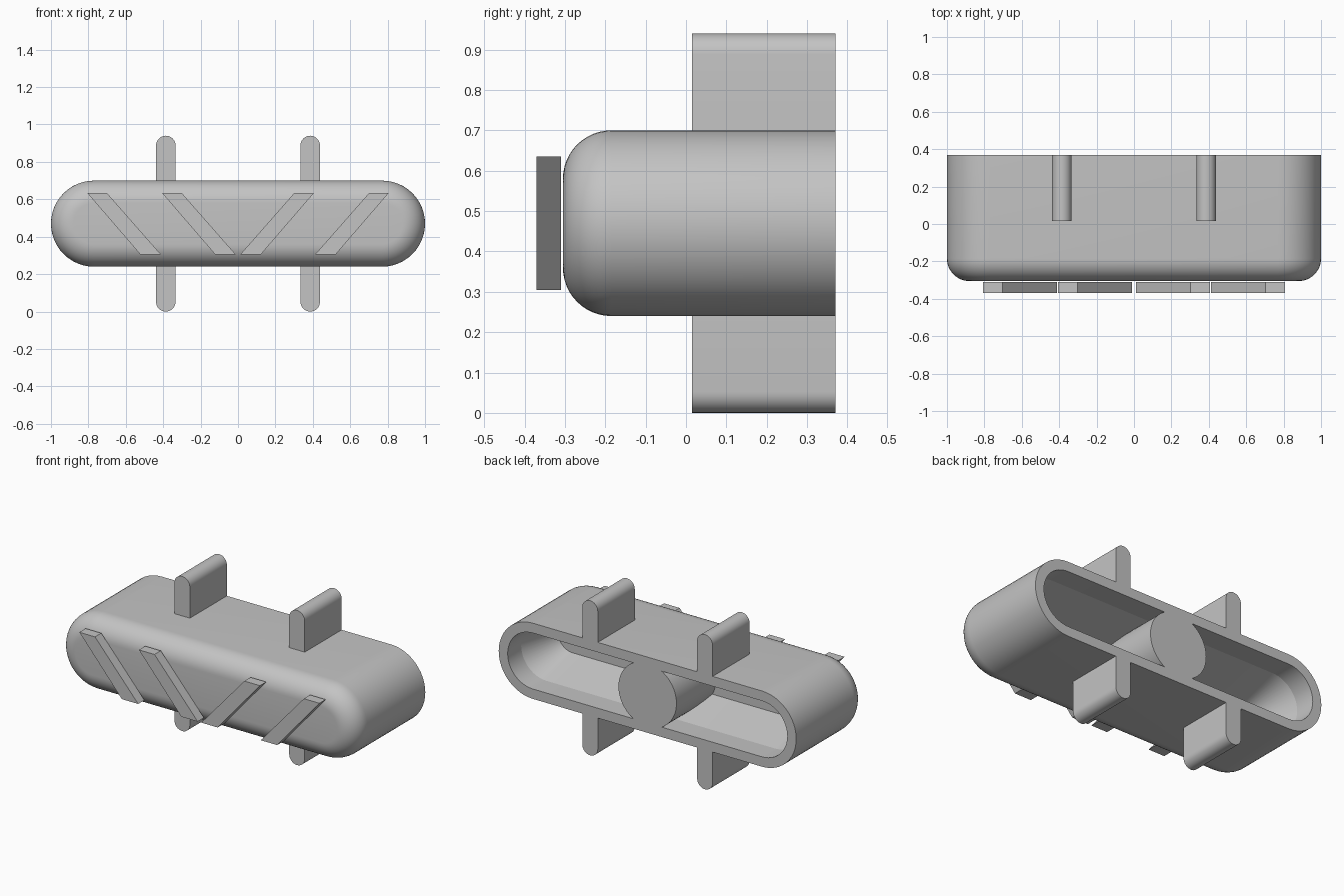
import bpy, bmesh, math
from mathutils import Vector

cube = bpy.data.objects.get("Cube")
if cube:
    bpy.data.objects.remove(cube, do_unlink=True)

grey = bpy.data.materials.new("plain grey")
grey.use_nodes = True
grey.diffuse_color = (0.55, 0.55, 0.55, 1)
grey.node_tree.nodes["Principled BSDF"].inputs["Base Color"].default_value = (0.55, 0.55, 0.55, 1)

MID_Z, BACK, FRONT = 0.47, 0.37, -0.305
HALF, RADIUS, FILLET = 0.77, 0.23, 0.12


def loft(name, rings):
    """Skin matching closed rings of points and cap both ends."""
    bm = bmesh.new()
    loops = [[bm.verts.new(p) for p in ring] for ring in rings]
    for a, b in zip(loops, loops[1:]):
        for i in range(len(a)):
            j = (i + 1) % len(a)
            bm.faces.new((a[i], a[j], b[j], b[i]))
    bm.faces.new(loops[0])
    bm.faces.new(loops[-1])
    bmesh.ops.recalc_face_normals(bm, faces=bm.faces)
    mesh = bpy.data.meshes.new(name)
    bm.to_mesh(mesh)
    bm.free()
    mesh.materials.append(grey)
    obj = bpy.data.objects.new(name, mesh)
    bpy.context.collection.objects.link(obj)
    bpy.ops.object.select_all(action='DESELECT')
    obj.select_set(True)
    bpy.context.view_layer.objects.active = obj
    bpy.ops.object.shade_smooth_by_angle(angle=math.radians(14))
    return obj


def slot(r, y, half=HALF, steps=24):
    """Stadium outline in the xz plane with rounded ends."""
    pts = []
    for side in (1, -1):
        for i in range(steps + 1):
            a = math.pi * i / steps - math.pi / 2
            pts.append(Vector((side * (half + r * math.cos(a)), y,
                               MID_Z + side * r * math.sin(a))))
    return pts


def prism(name, outline, y0, y1):
    return loft(name, [[(x, y, z) for x, z in outline] for y in (y0, y1)])


# Hollow body: tapered pocket, rim, outer wall, rounded front
rings = [slot(0.095, BACK - 0.38), slot(0.17, BACK - 0.13),
         slot(0.17, BACK), slot(RADIUS, BACK)]
for i in range(13):
    a = math.pi / 2 * i / 12
    rings.append(slot(RADIUS - FILLET * (1 - math.cos(a)),
                      FRONT + FILLET * (1 - math.sin(a))))
loft("body", rings)

# Round post inside the pocket
post = [(0.195 * math.cos(math.tau * i / 64), MID_Z + 0.195 * math.sin(math.tau * i / 64))
        for i in range(64)]
prism("centre_post", post, -0.03, BACK)

# Four fins with rounded tips
for side, sname in ((1, "left"), (-1, "right")):
    for up, uname in ((1, "upper"), (-1, "lower")):
        w = 0.052
        outline = [(w, 0.2), (-w, 0.2)]
        for i in range(17):
            a = math.pi - math.pi * i / 16
            outline.append((w * math.cos(a), 0.47 - w + w * math.sin(a)))
        prism(f"{uname}_{sname}_fin",
              [(side * 0.386 + x, MID_Z + up * z) for x, z in outline], 0.015, BACK)

    # Slanted bars in front
    for x, bname in ((0.02, "inner"), (0.42, "outer")):
        bar = [(x, 0.305), (x + 0.11, 0.305), (x + 0.395, 0.635), (x + 0.29, 0.635)]
        prism(f"{bname}_{sname}_bar", [(side * px - side * 0.008, pz) for px, pz in bar],
              -0.37, -0.31)
